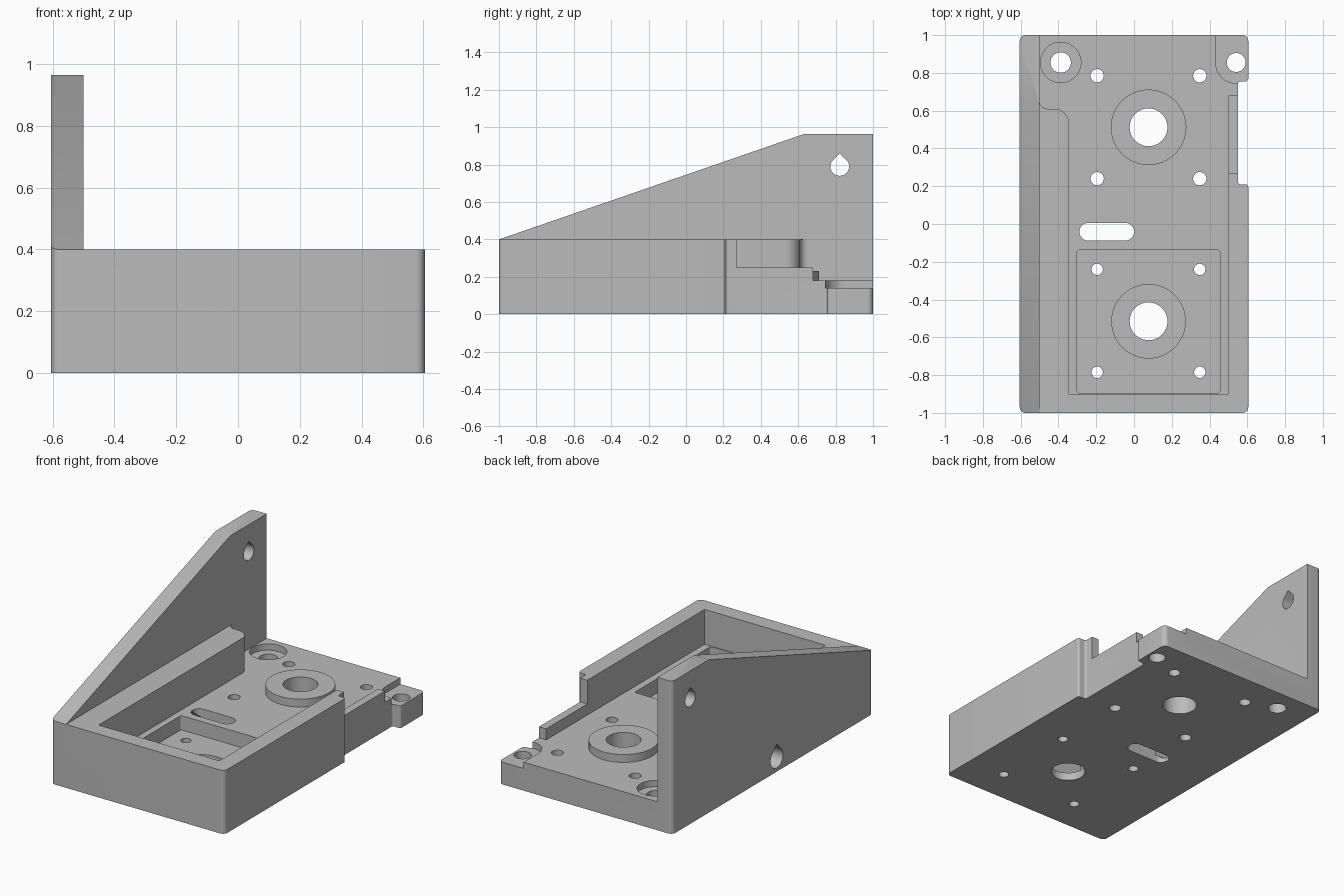
import bpy, bmesh, math
from mathutils import Vector

cube = bpy.data.objects.get("Cube")
if cube:
    bpy.data.objects.remove(cube, do_unlink=True)

grey = bpy.data.materials.new("plain_grey")
grey.use_nodes = True
colour = (0.5, 0.5, 0.5, 1)
grey.diffuse_color = colour
grey.node_tree.nodes["Principled BSDF"].inputs["Base Color"].default_value = colour


def rounded(corners, steps=8):
    """Outline from (x, y, radius) corners, each filleted by its radius."""
    out = []
    for i, (x, y, r) in enumerate(corners):
        p = Vector((x, y))
        if not r:
            out.append(p)
            continue
        a = (Vector(corners[i - 1][:2]) - p).normalized()
        b = (Vector(corners[(i + 1) % len(corners)][:2]) - p).normalized()
        half = a.angle(b) / 2
        centre = p + (a + b).normalized() * (r / math.sin(half))
        start = p + a * (r / math.tan(half)) - centre
        end = p + b * (r / math.tan(half)) - centre
        sweep = start.angle_signed(end)
        for k in range(steps + 1):
            t = -sweep * k / steps
            c, s = math.cos(t), math.sin(t)
            out.append(centre + Vector((start.x * c - start.y * s, start.x * s + start.y * c)))
    return out


def rect(x0, x1, y0, y1, r=0):
    return rounded([(x0, y0, r), (x1, y0, r), (x1, y1, r), (x0, y1, r)])


def circle(x, y, r, n=48):
    return [Vector((x + r * math.cos(math.tau * i / n), y + r * math.sin(math.tau * i / n)))
            for i in range(n)]


def teardrop(y, z, r, n=24):
    """Circle with a pointed roof, in the side plane."""
    arc = [math.radians(135 + 270 * i / n) for i in range(n + 1)]
    return [Vector((y + r * math.cos(a), z + r * math.sin(a))) for a in arc] + \
        [Vector((y, z + r * math.sqrt(2)))]


def prism(name, outline, low, high, axis="z"):
    """Extrude an outline along z, or a (y, z) outline along x."""
    bm = bmesh.new()
    place = (lambda p, h: (p.x, p.y, h)) if axis == "z" else (lambda p, h: (h, p.x, p.y))
    bottom = bm.faces.new([bm.verts.new(place(p, low)) for p in outline])
    ext = bmesh.ops.extrude_face_region(bm, geom=[bottom])
    step = Vector(place(Vector((0, 0)), high - low))
    bmesh.ops.translate(bm, vec=step, verts=[v for v in ext["geom"] if isinstance(v, bmesh.types.BMVert)])
    bmesh.ops.recalc_face_normals(bm, faces=bm.faces)
    mesh = bpy.data.meshes.new(name)
    bm.to_mesh(mesh)
    bm.free()
    mesh.materials.append(grey)
    obj = bpy.data.objects.new(name, mesh)
    bpy.context.collection.objects.link(obj)
    return obj


def combine(operation, outline, low, high, axis="z"):
    """Apply one boolean step to the bracket and drop the tool."""
    tool = prism("tool", outline, low, high, axis)
    mod = bracket.modifiers.new("step", "BOOLEAN")
    mod.operation, mod.solver, mod.object = operation, "EXACT", tool
    bpy.context.view_layer.objects.active = bracket
    bpy.ops.object.modifier_apply(modifier=mod.name)
    bpy.data.objects.remove(tool, do_unlink=True)


def cut(*args):
    combine("DIFFERENCE", *args)


W, FLOOR, RIM, TOP = 0.605, 0.18, 0.4, 0.965

# Full block with the side notch and ear
bracket = prism("motor_bracket", rounded([
    (-W, -1, 0.03), (W, -1, 0.03), (W, 0.21, 0.015), (0.55, 0.21, 0.015),
    (0.55, 0.755, 0.015), (W, 0.755, 0.015), (W, 1, 0.03), (-W, 1, 0.03)]), 0, TOP)

# Lower everything but the side plate, then slope the plate
cut(rect(-0.5, 0.8, -1.2, 1.2), RIM, 1.2)
cut([Vector(p) for p in ((-1.2, 0.331), (0.635, TOP), (0.635, 1.3), (-1.2, 1.3))], -0.8, 0.8, "x")

# Main tray, open at the back, with a rounded end to the thick side
cut(rounded([(0.5, -0.9, 0), (0.5, 0.68, 0), (0.8, 0.68, 0), (0.8, 1.2, 0), (-0.5, 1.2, 0),
             (-0.5, 0.61, 0.04), (-0.343, 0.61, 0.08), (-0.343, -0.9, 0)]), FLOOR, 1.2)

# Low stretch of the thin wall
cut(rect(0.45, 0.8, 0.27, 0.75), 0.25, 0.6)

# Raised ring, sunken pocket and its counterbore
combine("UNION", circle(0.077, 0.512, 0.2), 0.1, 0.23)
cut(rect(-0.302, 0.455, -0.895, -0.137, 0.015), 0.09, 0.3)
cut(circle(0.077, -0.515, 0.195), 0.05, 0.3)

# Screw seats at the back corners
cut(circle(-0.388, 0.855, 0.107), 0.14, 0.3)
cut(rounded([(0.433, 0.745, 0.108), (0.8, 0.745, 0), (0.8, 1.2, 0), (0.433, 1.2, 0)]), 0.14, 0.3)

# Through holes
holes = [(0.077, 0.512, 0.1), (0.077, -0.515, 0.1), (-0.388, 0.855, 0.054), (0.541, 0.855, 0.05)]
for x in (-0.195, 0.348):
    for y, r in ((0.785, 0.035), (0.24, 0.035), (-0.24, 0.03), (-0.785, 0.03)):
        holes.append((x, y, r))
for x, y, r in holes:
    cut(circle(x, y, r), -0.1, 0.5)

# Cable slot and the side channel leading to it
cut(rect(-0.289, 0, -0.088, 0.006, 0.0465), -0.1, 0.3)
cut(teardrop(-0.041, 0.085, 0.062), -0.8, -0.24, "x")

# Teardrop hole in the side plate
cut(teardrop(0.822, 0.79, 0.05), -0.8, -0.4, "x")

bpy.ops.object.select_all(action="DESELECT")
bracket.select_set(True)
bpy.context.view_layer.objects.active = bracket
bpy.ops.object.shade_smooth_by_angle(angle=math.radians(30))
